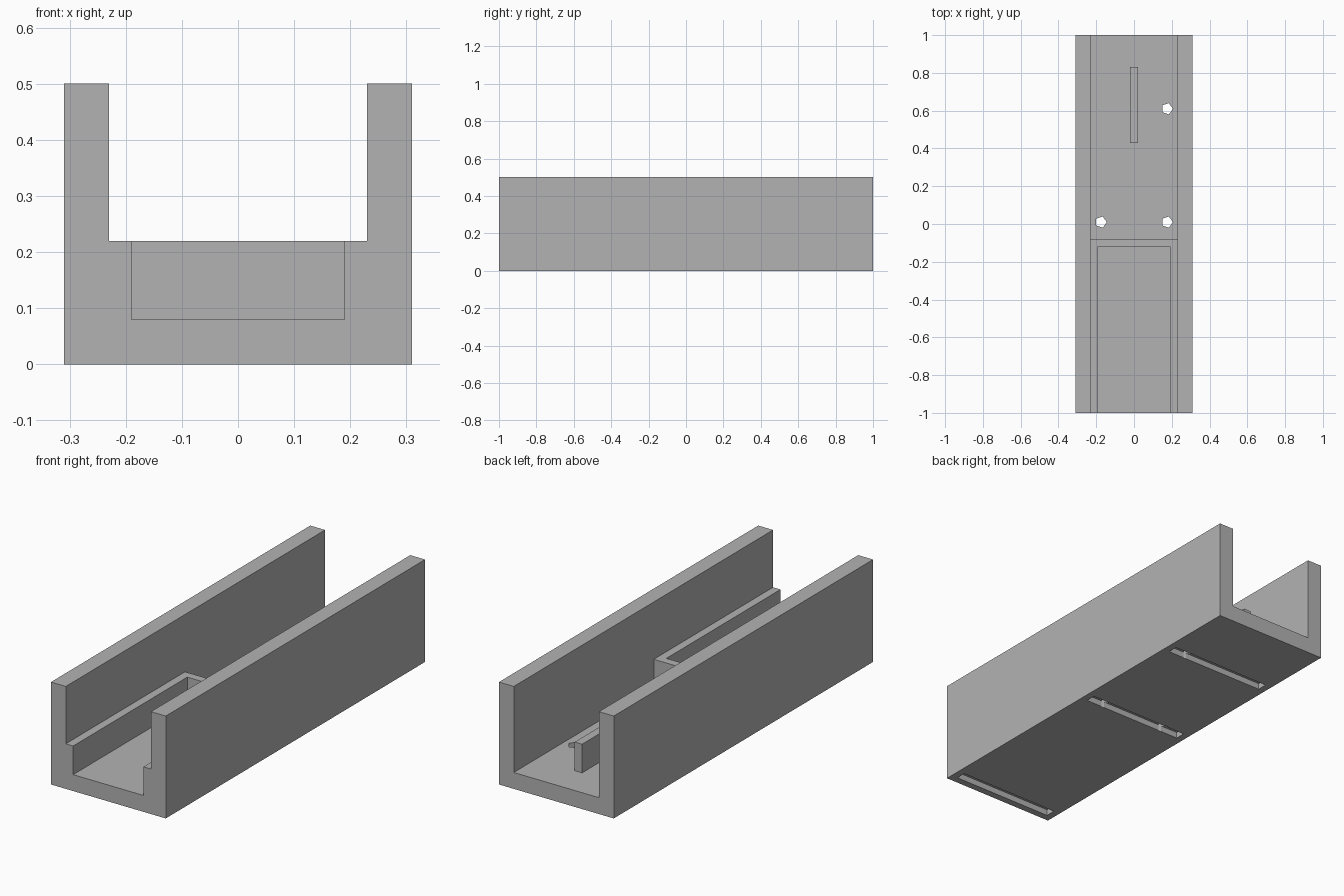
import bpy, bmesh
from mathutils import Vector, Matrix

cube = bpy.data.objects.get("Cube")
if cube:
    bpy.data.objects.remove(cube, do_unlink=True)

grey = bpy.data.materials.new("plain_grey")
grey.use_nodes = True
grey.diffuse_color = (0.45, 0.45, 0.45, 1)
grey.node_tree.nodes["Principled BSDF"].inputs["Base Color"].default_value = grey.diffuse_color


def add_object(name, bm):
    bmesh.ops.recalc_face_normals(bm, faces=bm.faces)
    mesh = bpy.data.meshes.new(name)
    bm.to_mesh(mesh)
    bm.free()
    mesh.materials.append(grey)
    obj = bpy.data.objects.new(name, mesh)
    bpy.context.collection.objects.link(obj)
    return obj


def extrude(name, points, direction):
    """Close the outline into a face and extrude it along direction."""
    bm = bmesh.new()
    face = bm.faces.new([bm.verts.new(p) for p in points])
    new = bmesh.ops.extrude_face_region(bm, geom=[face])["geom"]
    bmesh.ops.translate(bm, vec=Vector(direction),
                        verts=[v for v in new if isinstance(v, bmesh.types.BMVert)])
    return add_object(name, bm)


def box(name, x, y, z):
    outline = [(x[0], y[0], z[0]), (x[1], y[0], z[0]), (x[1], y[1], z[0]), (x[0], y[1], z[0])]
    return extrude(name, outline, (0, 0, z[1] - z[0]))


def mirrored(half):
    return half + [(-a, b) for a, b in reversed(half)]


FLOOR, LEDGE = 0.08, 0.22

# U-shaped channel running front to back
section = mirrored([(0.31, 0), (0.31, 0.5), (0.23, 0.5), (0.23, FLOOR)])
channel = extrude("channel", [(x, -1, z) for x, z in section], (0, 2, 0))

# Pocket frame, open at the front
plan = mirrored([(0.19, -0.12), (0.19, -1), (0.23, -1), (0.23, -0.08)])
frame = extrude("pocket_frame", [(x, y, FLOOR) for x, y in plan], (0, 0, LEDGE - FLOOR))

# Upright fin on the rear floor
box("centre_fin", (-0.02, 0.02), (0.43, 0.83), (FLOOR, LEDGE))

# Cutters: underside tie slots, each with a pair of five-sided holes
slots, holes = [], []
for y in (-0.94, 0.01, 0.61):
    slots.append(box("slot_cutter", (-0.275, 0.275), (y - 0.025, y + 0.025), (-0.1, 0.03)))
    for x in (-0.175, 0.175):
        bm = bmesh.new()
        bmesh.ops.create_cone(bm, cap_ends=True, segments=5, radius1=0.031, radius2=0.031, depth=1)
        tip = max(bm.verts, key=lambda v: v.co.y).co
        turn = Vector((tip.x, tip.y)).angle_signed(Vector((1, 0)))
        bm.transform(Matrix.Translation((x, y, 0)) @ Matrix.Rotation(-turn, 4, "Z"))
        holes.append(add_object("hole_cutter", bm))


def cut(target, cutters):
    bpy.context.view_layer.objects.active = target
    for cutter in cutters:
        mod = target.modifiers.new("cut", "BOOLEAN")
        mod.operation = "DIFFERENCE"
        mod.solver = "EXACT"
        mod.object = cutter
        bpy.ops.object.modifier_apply(modifier=mod.name)


cut(channel, slots + holes)
cut(frame, holes)
for cutter in slots + holes:
    bpy.data.objects.remove(cutter, do_unlink=True)
